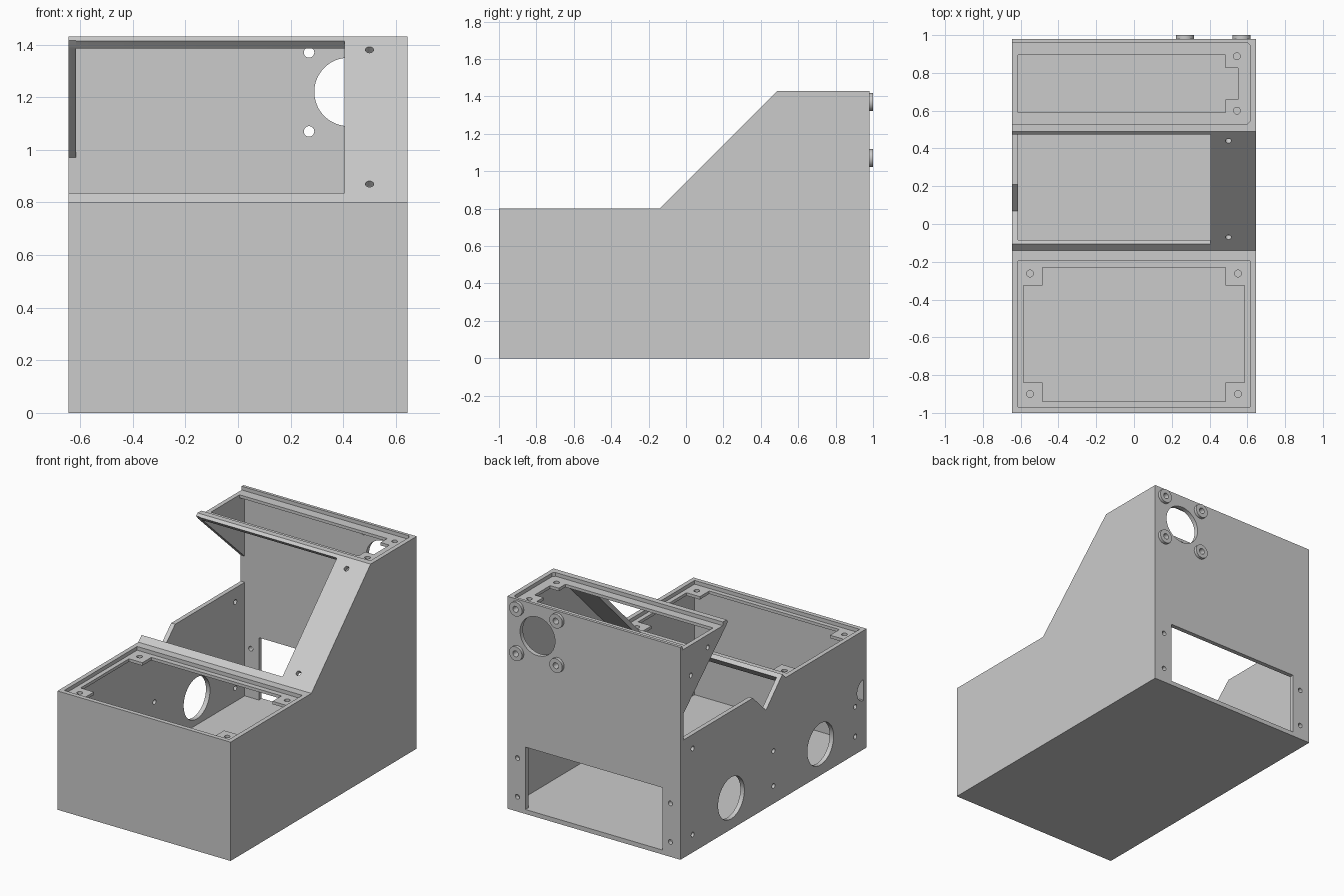
import bpy, bmesh, math
from mathutils import Vector

cube = bpy.data.objects.get("Cube")
if cube:
    bpy.data.objects.remove(cube, do_unlink=True)

grey = bpy.data.materials.new("plain grey")
grey.use_nodes = True
COLOUR = (0.6, 0.6, 0.6, 1)
grey.diffuse_color = COLOUR
grey.node_tree.nodes["Principled BSDF"].inputs["Base Color"].default_value = COLOUR

# Map a 2D profile point and a depth along the given axis to space
PLACE = {
    "x": lambda u, v, d: Vector((d, u, v)),
    "y": lambda u, v, d: Vector((u, d, v)),
    "z": lambda u, v, d: Vector((u, v, d)),
}


def prism(name, points, axis, start, end):
    """Extrude a closed profile along an axis."""
    bm = bmesh.new()
    low = [bm.verts.new(PLACE[axis](u, v, start)) for u, v in points]
    high = [bm.verts.new(PLACE[axis](u, v, end)) for u, v in points]
    bm.faces.new(low)
    bm.faces.new(high)
    n = len(points)
    for i in range(n):
        j = (i + 1) % n
        bm.faces.new((low[i], low[j], high[j], high[i]))
    bmesh.ops.recalc_face_normals(bm, faces=bm.faces)
    mesh = bpy.data.meshes.new(name)
    bm.to_mesh(mesh)
    bm.free()
    mesh.materials.append(grey)
    ob = bpy.data.objects.new(name, mesh)
    bpy.context.collection.objects.link(ob)
    return ob


def circle(u, v, r, n=32):
    return [(u + r * math.cos(math.tau * i / n), v + r * math.sin(math.tau * i / n))
            for i in range(n)]


def rect(u0, u1, v0, v1):
    return [(u0, v0), (u1, v0), (u1, v1), (u0, v1)]


def combine(points, axis, start, end, operation="DIFFERENCE"):
    """Cut a prism from the housing, or join one to it."""
    tool = prism("tool", points, axis, start, end)
    mod = housing.modifiers.new("shape", "BOOLEAN")
    mod.operation = operation
    mod.solver = "EXACT"
    mod.object = tool
    bpy.context.view_layer.objects.active = housing
    bpy.ops.object.modifier_apply(modifier=mod.name)
    mesh = tool.data
    bpy.data.objects.remove(tool, do_unlink=True)
    bpy.data.meshes.remove(mesh)


HALF = 0.645            # half width
INNER = 0.615           # half width inside the walls
LOW, HIGH = 0.8, 1.43   # heights of the two decks
LEDGE, DECK = 0.025, 0.045

# Hollow housing with a stepped, sloping profile
housing = prism("housing", [(-1, 0), (0.98, 0), (0.98, HIGH), (0.49, HIGH),
                            (-0.14, LOW), (-1, LOW)], "x", -HALF, HALF)
combine([(-0.97, 0.03), (0.95, 0.03), (0.95, HIGH - DECK), (0.487, HIGH - DECK),
         (-0.143, LOW - DECK), (-0.97, LOW - DECK)], "x", -INNER, INNER)

# Front lid seat: shallow recess, opening with four corner tabs, screw holes
combine(rect(-INNER, INNER, -0.97, -0.195), "z", LOW - LEDGE, LOW + 0.1)
combine([(-0.485, -0.94), (0.485, -0.94), (0.485, -0.84), (0.585, -0.84),
         (0.585, -0.325), (0.485, -0.325), (0.485, -0.23), (-0.485, -0.23),
         (-0.485, -0.325), (-0.585, -0.325), (-0.585, -0.84), (-0.485, -0.84)],
        "z", LOW - 0.1, LOW + 0.1)
for x in (-0.55, 0.55):
    for y in (-0.9, -0.262):
        combine(circle(x, y, 0.018, 20), "z", LOW - 0.1, LOW + 0.1)

# Upper lid seat: slides in from the open side, two corner tabs
combine([(-0.7, 0.53), (0.6, 0.53), (INNER, 0.545), (INNER, 0.945), (0.6, 0.96),
         (-0.7, 0.96)], "z", HIGH - LEDGE, HIGH + 0.1)
combine([(-INNER, 0.59), (0.485, 0.59), (0.485, 0.66), (0.55, 0.66), (0.55, 0.825),
         (0.485, 0.825), (0.485, 0.895), (-INNER, 0.895)], "z", HIGH - 0.1, HIGH + 0.1)
for y in (0.6, 0.888):
    combine(circle(0.545, y, 0.018, 20), "z", HIGH - 0.1, HIGH + 0.1)

# Sloping panel opening, square to the slope, with two screw holes beside it
combine([(-0.155, 0.885), (-0.07, 0.8), (0.505, 1.38), (0.425, 1.465)],
        "x", -0.7, 0.405)
for y in (-0.07, 0.44):
    tool_axis = Vector((0, -1, 1)).normalized()
    centre = Vector((0.5, y, y + 0.94))
    bpy.ops.mesh.primitive_cylinder_add(vertices=20, radius=0.016, depth=0.1,
                                        location=centre,
                                        rotation=(math.radians(45), 0, 0))
    drill = bpy.context.object
    mod = housing.modifiers.new("drill", "BOOLEAN")
    mod.solver = "EXACT"
    mod.object = drill
    bpy.context.view_layer.objects.active = housing
    bpy.ops.object.modifier_apply(modifier=mod.name)
    bpy.data.objects.remove(drill, do_unlink=True)

# Open notch in the side wall
combine([(-0.105, 0.835), (0.07, 0.66), (0.21, 0.795), (0.95, 0.795), (0.95, 0.97),
         (0.495, 1.39), (0.475, 1.415), (0.3, 1.59), (-0.28, 1.01)],
        "x", -0.7, -INNER)

# Side wall: two large holes, a half hole by the front wall, screw holes
for y in (-0.51, 0.44):
    combine(circle(y, 0.21, 0.14, 48), "x", -0.7, -0.6)
half = [(-0.97 + 0.07 * math.sin(math.pi * i / 16), 0.4 - 0.07 * math.cos(math.pi * i / 16))
        for i in range(17)]
combine(half, "x", -0.7, -0.6)
for y, z in ((0.85, 0.7), (0.85, 0.12), (-0.01, 0.355), (-0.01, 0.12),
             (-0.88, 0.32), (-0.88, 0.12), (0.69, 1.32), (0.87, 1.2)):
    combine(circle(y, z, 0.016, 20), "x", -0.7, -0.6)

# Back wall: connector window with screw holes
combine(rect(-0.51, 0.51, 0.03, 0.45), "y", 0.93, 1.1)
for x in (-0.57, 0.57):
    for z in (0.1, 0.36):
        combine(circle(x, z, 0.016, 20), "y", 0.93, 1.1)

# Fan hole with four drilled bosses
combine(circle(0.42, 1.22, 0.13, 48), "y", 0.93, 1.1)
for x in (0.27, 0.57):
    for z in (1.07, 1.37):
        combine(circle(x, z, 0.048), "y", 0.97, 1.0, "UNION")
        combine(circle(x, z, 0.02, 24), "y", 0.93, 1.1)

bpy.ops.object.select_all(action="DESELECT")
housing.select_set(True)
bpy.context.view_layer.objects.active = housing
bpy.ops.object.shade_smooth_by_angle(angle=math.radians(30))
